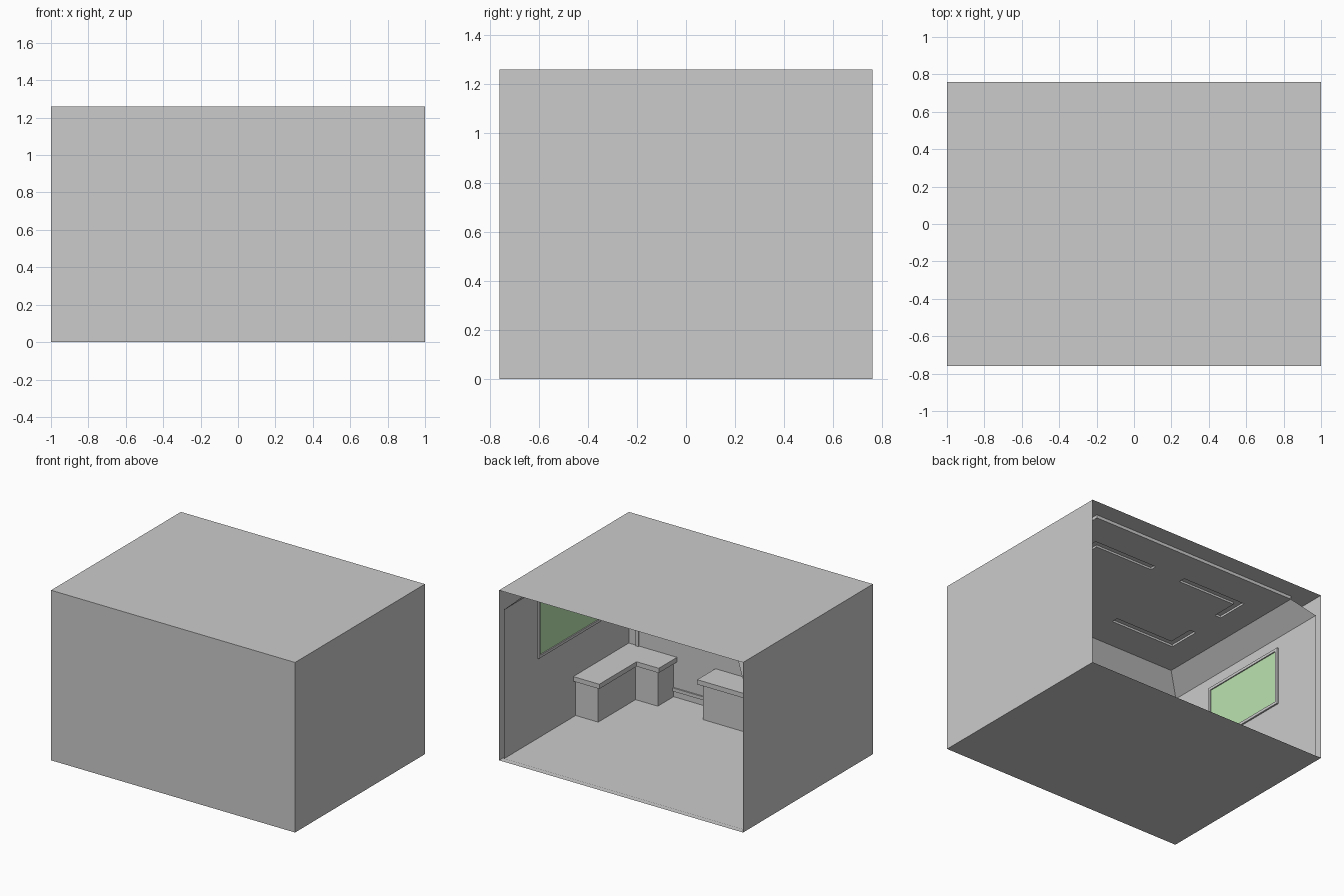
import bpy, bmesh

if "Cube" in bpy.data.objects:
    bpy.data.objects.remove(bpy.data.objects["Cube"])

X, Y, H = 1.0, 0.76, 1.26          # outer shell half sizes and height
IX, IY, ZF = 0.98, 0.73, 0.006     # inner room half sizes and floor level
CX, CY, ZW, ZC = 0.85, 0.625, 1.11, 1.235  # ceiling tray


def finish(name, bm, mat=None):
    me = bpy.data.meshes.new(name)
    bm.to_mesh(me)
    bm.free()
    ob = bpy.data.objects.new(name, me)
    bpy.context.collection.objects.link(ob)
    if mat:
        me.materials.append(mat)
    return ob


def prism(name, pts, z0, z1):
    """Extrude a flat outline between two heights."""
    bm = bmesh.new()
    f = bm.faces.new([bm.verts.new((x, y, z0)) for x, y in pts])
    r = bmesh.ops.extrude_face_region(bm, geom=[f])
    vs = [v for v in r["geom"] if isinstance(v, bmesh.types.BMVert)]
    bmesh.ops.translate(bm, verts=vs, vec=(0, 0, z1 - z0))
    bmesh.ops.recalc_face_normals(bm, faces=bm.faces)
    return finish(name, bm)


def add_box(bm, lo, hi):
    vs = bmesh.ops.create_cube(bm, size=1)["verts"]
    for v in vs:
        v.co = [(a + b) / 2 + c * (b - a) for a, b, c in zip(lo, hi, v.co)]


def l_shape(cx, cy, ex, ey, w):
    """L outline: outer corner (cx, cy), arms reaching ex and ey, width w."""
    sx = 1 if ex > cx else -1
    sy = 1 if ey > cy else -1
    return [(cx, cy), (ex, cy), (ex, cy + sy * w), (cx + sx * w, cy + sy * w),
            (cx + sx * w, ey), (cx, ey)]


# Outer shell, open at the back
bm = bmesh.new()
add_box(bm, (-X, -Y, 0), (X, Y, H))
bm.normal_update()
bmesh.ops.delete(bm, geom=[f for f in bm.faces if f.normal.y > 0.9], context="FACES")
finish("outer_shell", bm)

# Inner walls with sloped coving, and the floor
bm = bmesh.new()
rings = []
for rx, ry, z in ((IX, IY, ZF), (IX, IY, ZW), (CX, CY, ZC)):
    rings.append([bm.verts.new(p) for p in
                  ((-rx, ry, z), (-rx, -ry, z), (rx, -ry, z), (rx, ry, z))])
for a, b in zip(rings, rings[1:]):
    for i in range(3):
        bm.faces.new((a[i + 1], a[i], b[i], b[i + 1]))
bm.faces.new(rings[0])
finish("inner_room", bm)

# Ceiling panel with four L-shaped light slots
ceiling = prism("ceiling_panel", [(-CX, -CY), (CX, -CY), (CX, CY), (-CX, CY)], ZC, 1.258)
for sx in (-1, 1):
    for sy in (-1, 1):
        slot = prism("slot_cutter", l_shape(sx * 0.65, sy * 0.375, sx * 0.125, sy * 0.13, 0.05),
                     ZC - 0.05, ZC + 0.015)
        slot.hide_render = True
        m = ceiling.modifiers.new("slot", "BOOLEAN")
        m.operation = "DIFFERENCE"
        m.solver = "EXACT"
        m.object = slot
        bpy.context.view_layer.objects.active = ceiling
        bpy.ops.object.modifier_apply(modifier=m.name)
        bpy.data.objects.remove(slot, do_unlink=True)

# Side windows: frame bars and green panes
green = bpy.data.materials.new("green_glass")
green.diffuse_color = (0.5, 0.78, 0.44, 1)
green.use_nodes = True
green.node_tree.nodes["Principled BSDF"].inputs["Base Color"].default_value = green.diffuse_color
y0, y1, z0, z1, t = -0.38, 0.34, 0.60, 1.03, 0.02
for side, s in (("left", -1), ("right", 1)):
    xs = sorted((s * IX, s * (IX - 0.012)))
    bm = bmesh.new()
    for ya, yb, za, zb in ((y0, y1, z0, z0 + t), (y0, y1, z1 - t, z1),
                           (y0, y0 + t, z0 + t, z1 - t), (y1 - t, y1, z0 + t, z1 - t)):
        add_box(bm, (xs[0], ya, za), (xs[1], yb, zb))
    finish(side + "_window_frame", bm)
    xs = sorted((s * IX, s * (IX - 0.004)))
    bm = bmesh.new()
    add_box(bm, (xs[0], y0 + t, z0 + t), (xs[1], y1 - t, z1 - t))
    finish(side + "_window_pane", bm, green)

# Large frame on the front wall
bm = bmesh.new()
fx, za, zb, w = 0.92, 0.05, 1.05, 0.025
for lo, hi in (((-fx, za), (fx, za + w)), ((-fx, zb - w), (fx, zb)),
               ((-fx, za + w), (-fx + w, zb - w)), ((fx - w, za + w), (fx, zb - w))):
    add_box(bm, (lo[0], -IY, lo[1]), (hi[0], -IY + 0.01, hi[1]))
finish("front_wall_frame", bm)

# L-shaped counters: cabinet base and overhanging top
for side, s, end in (("right", 1, 0.585), ("left", -1, -0.27)):
    o = 0.028
    prism(side + "_counter_base", l_shape(s * IX, -IY, s * (end + o), -0.08 - o, 0.185), ZF, 0.27)
    prism(side + "_counter_top", l_shape(s * IX, -IY, s * end, -0.08, 0.213), 0.27, 0.305)
